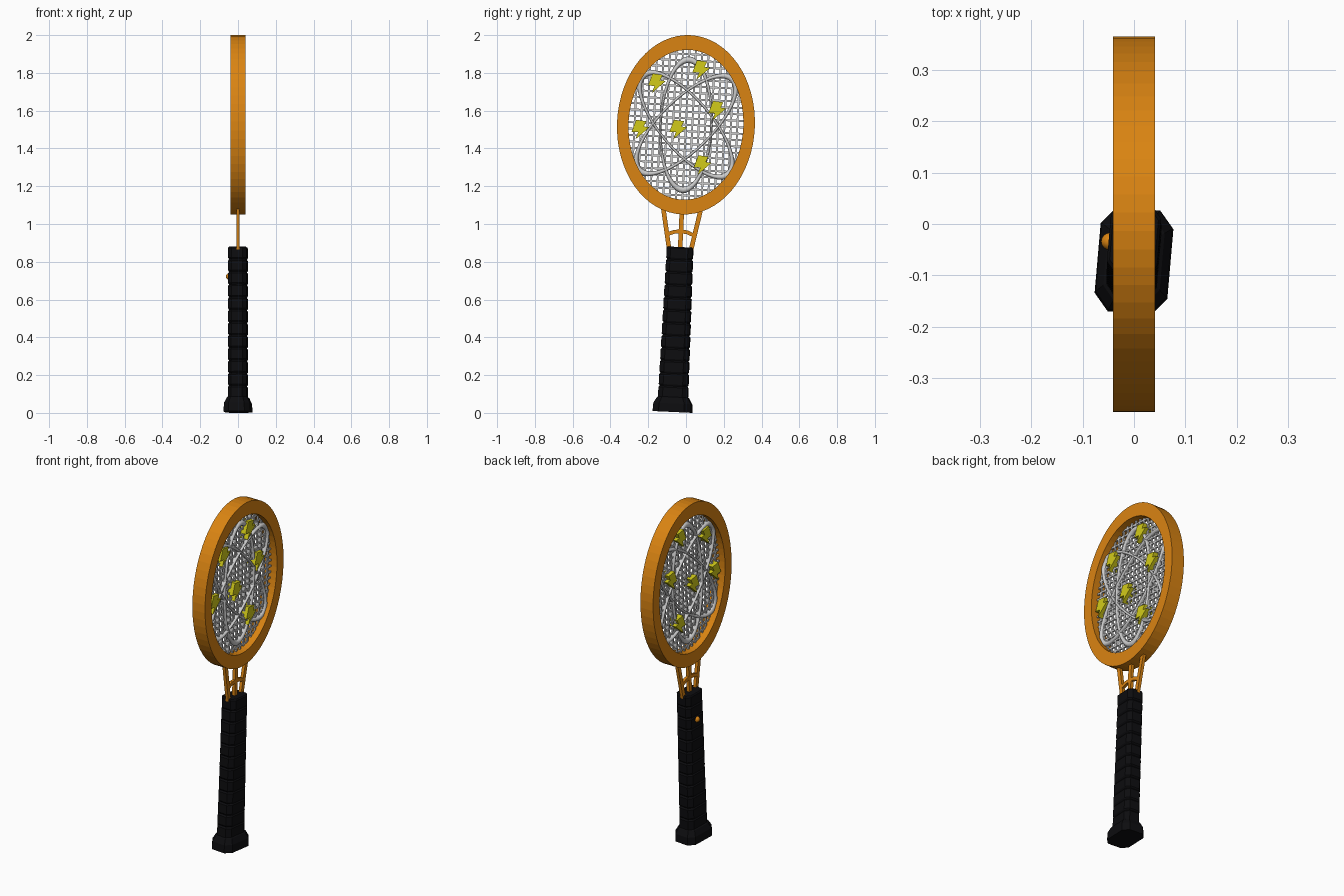
import bpy, bmesh, math
from mathutils import Matrix, Vector

if "Cube" in bpy.data.objects:
    bpy.data.objects.remove(bpy.data.objects["Cube"])

TILT = Matrix.Translation((0, -0.072, 0.005)) @ Matrix.Rotation(math.radians(-2.7), 4, 'X')
HEAD = TILT @ Matrix.Translation((0, 0, 1.522))   # centre of the racket head


def material(name, rgb):
    m = bpy.data.materials.new(name)
    m.diffuse_color = (*rgb, 1)
    m.use_nodes = True
    m.node_tree.nodes["Principled BSDF"].inputs["Base Color"].default_value = m.diffuse_color
    return m


ORANGE = material("orange", (0.70, 0.23, 0.006))
BLACK = material("black", (0.004, 0.004, 0.005))
YELLOW = material("yellow", (0.65, 0.60, 0.01))


def finish(name, bm, mat=None, xf=TILT, smooth=False):
    bmesh.ops.recalc_face_normals(bm, faces=bm.faces)
    bm.transform(xf)
    me = bpy.data.meshes.new(name)
    bm.to_mesh(me)
    bm.free()
    ob = bpy.data.objects.new(name, me)
    bpy.context.collection.objects.link(ob)
    if mat:
        me.materials.append(mat)
    for p in me.polygons:
        p.use_smooth = smooth
    return ob


def loft(bm, rings, caps=False, closed=False):
    rows = [[bm.verts.new(p) for p in r] for r in rings]
    n = len(rows[0])
    pairs = list(zip(rows, rows[1:])) + ([(rows[-1], rows[0])] if closed else [])
    for a, b in pairs:
        for i in range(n):
            j = (i + 1) % n
            bm.faces.new((a[i], a[j], b[j], b[i]))
    if caps:
        bm.faces.new(rows[0])
        bm.faces.new(rows[-1])


def bar(bm, p, q, width, depth):
    # box between two (y, z) points
    p, q = Vector((0, *p)), Vector((0, *q))
    d = (q - p).normalized()
    side = Vector((0, -d.z, d.y)) * width / 2
    out = Vector((depth / 2, 0, 0))
    loft(bm, [[c + side + out, c - side + out, c - side - out, c + side - out]
              for c in (p, q)], caps=True)


def ellipse(x, ry, rz, n=64):
    return [(x, ry * math.sin(2 * math.pi * i / n), rz * math.cos(2 * math.pi * i / n))
            for i in range(n)]


def octagon(z, hx, hy):
    cx, cy = hx * 0.6, hy * 0.67
    return [(hx, -cy, z), (hx, cy, z), (cx, hy, z), (-cx, hy, z),
            (-hx, cy, z), (-hx, -cy, z), (-cx, -hy, z), (cx, -hy, z)]


# Oval rim
bm = bmesh.new()
loft(bm, [ellipse(-0.041, 0.365, 0.475), ellipse(0.041, 0.365, 0.475),
          ellipse(0.041, 0.304, 0.397), ellipse(-0.041, 0.304, 0.397)], closed=True)
finish("rim", bm, ORANGE, HEAD)

# Wire grid clipped to the oval
bm = bmesh.new()
A, B, PITCH = 0.315, 0.41, 0.034
for i in range(-9, 10):
    y = i * PITCH
    if abs(y) < 0.30:
        h = B * math.sqrt(1 - (y / A) ** 2)
        bar(bm, (y, -h), (y, h), 0.01, 0.01)
for i in range(-11, 12):
    z = i * PITCH
    w = A * math.sqrt(1 - (z / B) ** 2)
    bar(bm, (-w, z), (w, z), 0.01, 0.01)
finish("wire_grid", bm, None, HEAD)

# Three crossing oval loops, thicker at their ends
for k, ang in enumerate((0, 43, -43)):
    bm = bmesh.new()
    rings = []
    for i in range(48):
        t = 2 * math.pi * i / 48
        ring = []
        for j in range(10):
            s = 2 * math.pi * j / 10
            r = 1 + 0.05 * math.cos(s)
            ring.append((0.017 * math.sin(s), 0.135 * r * math.sin(t), 0.345 * r * math.cos(t)))
        rings.append(ring)
    loft(bm, rings, closed=True)
    finish(f"loop_{k + 1}", bm, None, HEAD @ Matrix.Rotation(math.radians(ang), 4, 'X'), True)

# Lightning bolts
BOLT = [(-0.022, 0.052), (0.032, 0.044), (0.018, 0.016), (0.048, 0.012),
        (-0.026, -0.052), (-0.012, -0.014), (-0.046, -0.012)]
SPOTS = [(-0.155, 1.745), (0.08, 1.815), (0.165, 1.60),
         (-0.242, 1.50), (-0.042, 1.50), (0.087, 1.312)]
for k, (y, z) in enumerate(SPOTS):
    bm = bmesh.new()
    loft(bm, [[(x, a, b) for a, b in BOLT] for x in (-0.026, 0.026)], caps=True)
    finish(f"bolt_{k + 1}", bm, YELLOW, Matrix.Translation((0, y, z)))

# Neck struts and arched crossbar
bm = bmesh.new()
for p, q in (((-0.058, 0.86), (-0.102, 1.09)), ((0, 0.86), (0, 1.07)), ((0.058, 0.86), (0.102, 1.09))):
    bar(bm, p, q, 0.024, 0.018)
for s in (-1, 1):
    bar(bm, (s * 0.075, 0.937), (s * 0.035, 0.953), 0.02, 0.016)
    bar(bm, (s * 0.038, 0.953), (0, 0.957), 0.02, 0.016)
finish("neck", bm, ORANGE)

# Eight-sided grip with wrap grooves and flared butt, slightly twisted
TWIST = TILT @ Matrix.Rotation(math.radians(-5), 4, 'Z')
bm = bmesh.new()
rings = []
N, Z0, Z1 = 12, 0.07, 0.875
step = (Z1 - Z0) / N
for i in range(N):
    z = Z0 + i * step
    w = 0.078 - 0.009 * i / (N - 1)
    rings += [octagon(z, 0.044, w - 0.006), octagon(z + 0.008, 0.049, w),
              octagon(z + step - 0.008, 0.049, w), octagon(z + step - 0.001, 0.044, w - 0.006)]
loft(bm, rings, caps=True)
finish("grip", bm, BLACK, TWIST)

bm = bmesh.new()
loft(bm, [octagon(0, 0.071, 0.102), octagon(0.045, 0.069, 0.1),
          octagon(0.075, 0.055, 0.083), octagon(0.082, 0.045, 0.072)], caps=True)
finish("butt_cap", bm, BLACK, TWIST)

# Round push button
bm = bmesh.new()
bmesh.ops.create_uvsphere(bm, u_segments=16, v_segments=10, radius=0.017)
finish("button", bm, ORANGE, Matrix.Translation((-0.047, -0.034, 0.722)), True)
